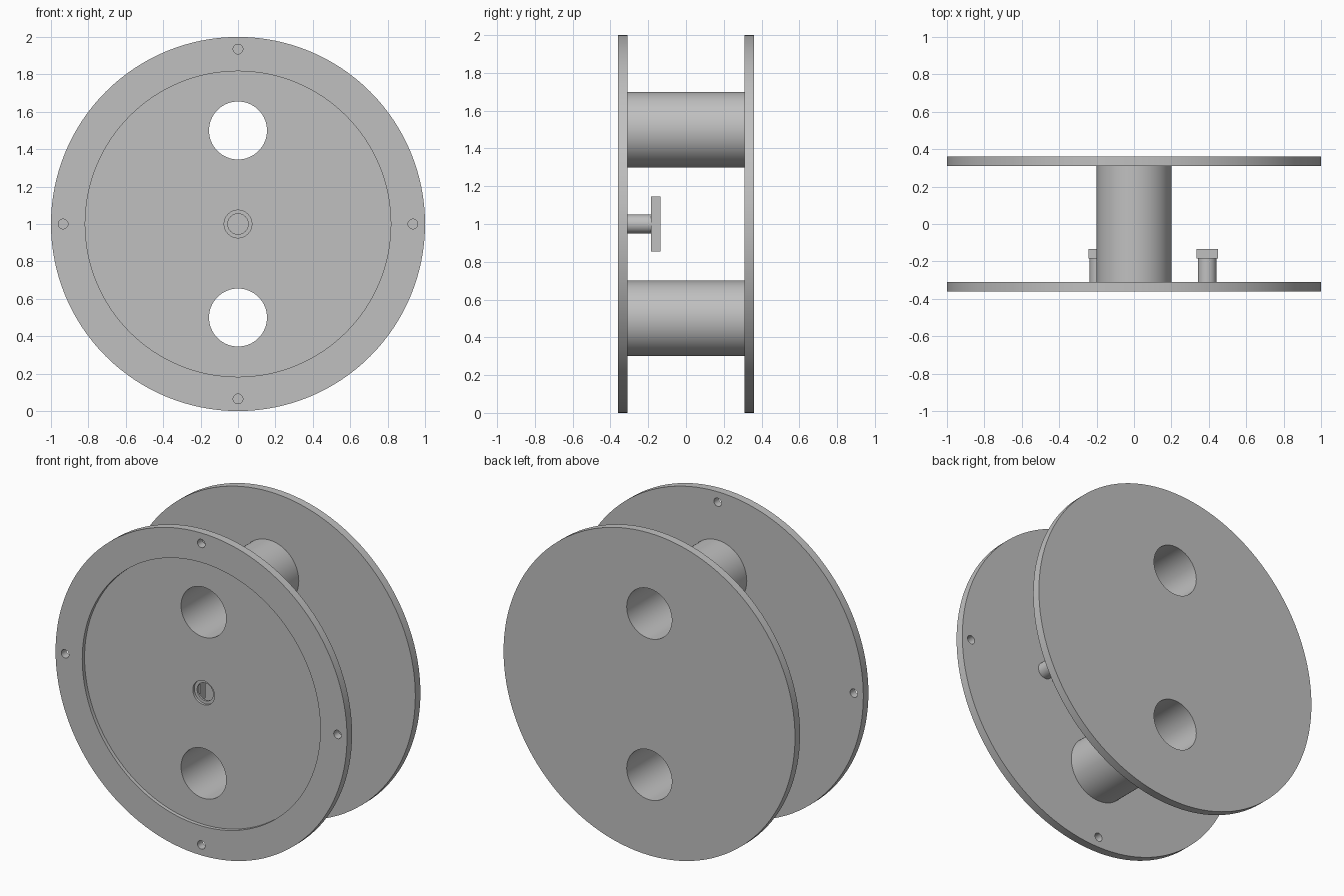
import bpy, math

if "Cube" in bpy.data.objects:
    bpy.data.objects.remove(bpy.data.objects["Cube"])

grey = bpy.data.materials.new("light_grey")
grey.diffuse_color = (0.53, 0.53, 0.53, 1)
grey.use_nodes = True
grey.node_tree.nodes["Principled BSDF"].inputs["Base Color"].default_value = grey.diffuse_color


def cylinder(name, x, z, r, y0, y1, sides=64):
    """Cylinder lying along y, from y0 to y1."""
    bpy.ops.mesh.primitive_cylinder_add(
        vertices=sides, radius=r, depth=y1 - y0,
        location=(x, (y0 + y1) / 2, z), rotation=(math.pi / 2, 0, 0))
    ob = bpy.context.object
    ob.name = name
    bpy.ops.object.transform_apply(location=False, rotation=True, scale=True)
    ob.data.materials.append(grey)
    return ob


def cut(target, cutters):
    """Subtract each cutter in turn and remove it."""
    bpy.context.view_layer.objects.active = target
    for c in cutters:
        c.hide_render = True
        mod = target.modifiers.new("cut", 'BOOLEAN')
        mod.operation = 'DIFFERENCE'
        mod.solver = 'EXACT'
        mod.object = c
        bpy.ops.object.modifier_apply(modifier=mod.name)
        bpy.data.objects.remove(c, do_unlink=True)


def smooth(ob):
    bpy.ops.object.select_all(action='DESELECT')
    ob.select_set(True)
    bpy.context.view_layer.objects.active = ob
    bpy.ops.object.shade_smooth_by_angle(angle=math.radians(30))


TUBES = (0.5, 1.5)          # heights of the two hollow spacers
BORE = 0.155

# Front plate: recessed face, tube bores, stepped centre hole, four rim holes
front = cylinder("front_plate", 0, 1, 1.0, -0.36, -0.31, 128)
cutters = [cylinder("recess_cutter", 0, 1, 0.817, -0.5, -0.337, 128),
           cylinder("centre_step_cutter", 0, 1, 0.074, -0.5, -0.322),
           cylinder("centre_hole_cutter", 0, 1, 0.055, -0.5, -0.2)]
cutters += [cylinder("bore_cutter", 0, z, BORE, -0.5, -0.2) for z in TUBES]
for i in range(4):
    a = i * math.pi / 2
    cutters.append(cylinder("rim_hole_cutter", 0.935 * math.cos(a),
                            1 + 0.935 * math.sin(a), 0.026, -0.5, -0.2, 32))
cut(front, cutters)
smooth(front)

# Back plate: plain disc with the two bores
back = cylinder("back_plate", 0, 1, 1.0, 0.31, 0.36, 128)
cut(back, [cylinder("bore_cutter", 0, z, BORE, 0.2, 0.5) for z in TUBES])
smooth(back)

# Hollow spacer tubes between the plates
for z in TUBES:
    tube = cylinder("spacer_tube", 0, z, 0.2, -0.31, 0.31)
    cut(tube, [cylinder("bore_cutter", 0, z, BORE, -0.5, 0.5)])
    smooth(tube)

# Two pegs on the inside of the front plate, each with a tall flat bar
for x in (-0.187, 0.391):
    smooth(cylinder("peg", x, 1, 0.05, -0.31, -0.185, 48))
    bpy.ops.mesh.primitive_cube_add(size=1, location=(x, -0.16, 1))
    bar = bpy.context.object
    bar.name = "peg_bar"
    bar.scale = (0.114, 0.05, 0.29)
    bpy.ops.object.transform_apply(location=False, rotation=False, scale=True)
    bar.data.materials.append(grey)
